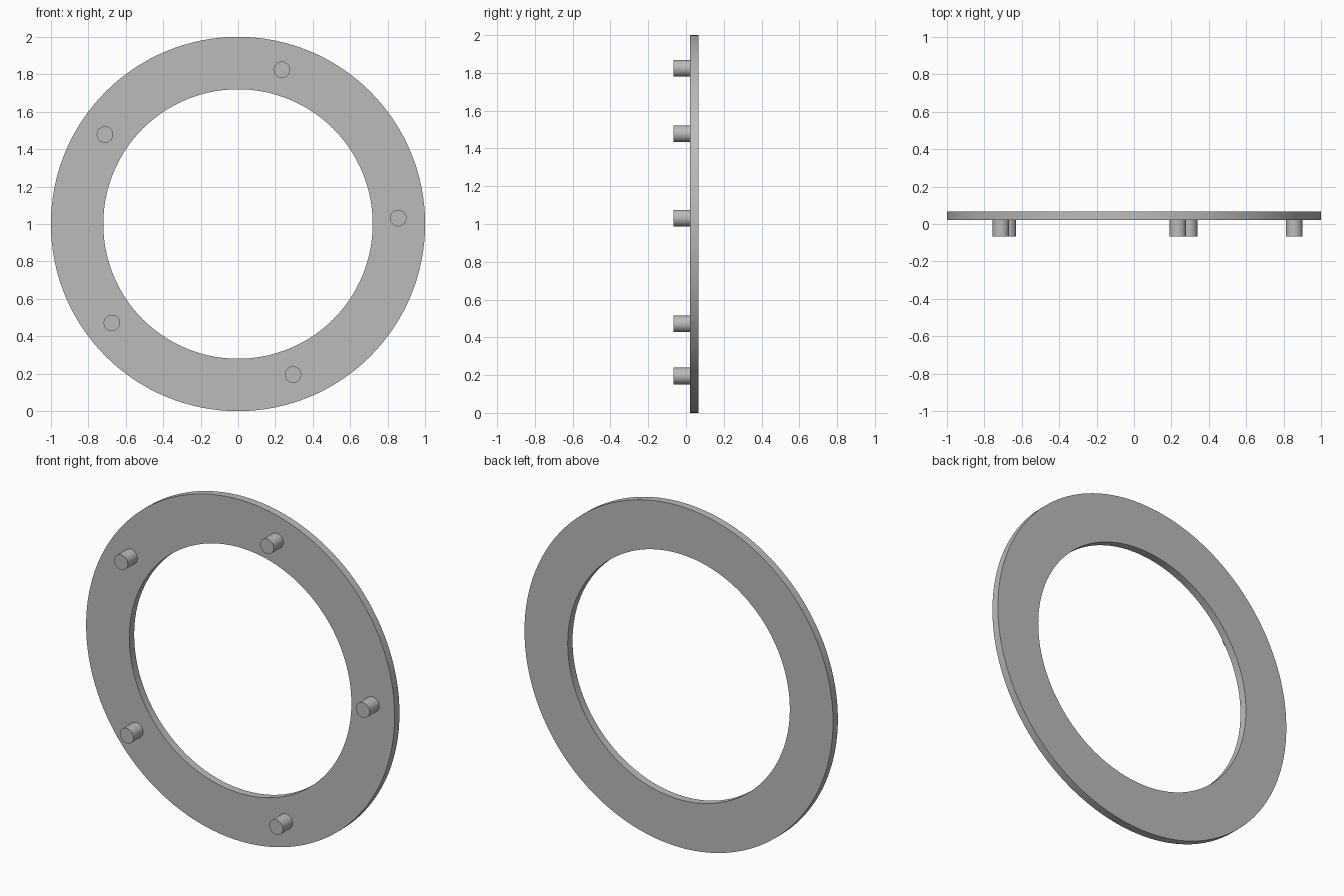
import bpy, bmesh, math
from mathutils import Vector, Matrix

cube = bpy.data.objects.get("Cube")
if cube:
    bpy.data.objects.remove(cube, do_unlink=True)

OUTER, INNER = 1.0, 0.72
BACK, FACE, TIP = 0.067, 0.022, -0.067
PEG_RADIUS, PEG_CIRCLE, PEG_COUNT = 0.044, 0.857, 5
FIRST_ANGLE = math.radians(2.1)
CENTRE = Vector((0, 0, 1))

grey = bpy.data.materials.new("plain grey")
grey.use_nodes = True
colour = (0.5, 0.5, 0.5, 1)
grey.diffuse_color = colour
grey.node_tree.nodes["Principled BSDF"].inputs["Base Color"].default_value = colour


def finish(obj):
    """Apply the material and smooth the round walls, keeping rims sharp."""
    obj.data.materials.clear()
    obj.data.materials.append(grey)
    bpy.ops.object.select_all(action="DESELECT")
    obj.select_set(True)
    bpy.context.view_layer.objects.active = obj
    bpy.ops.object.shade_smooth_by_angle(angle=math.radians(30))


# Flat ring: a rectangular section spun about the y axis
bm = bmesh.new()
section = [bm.verts.new(CENTRE + Vector((r, y, 0)))
           for r, y in ((INNER, FACE), (OUTER, FACE), (OUTER, BACK), (INNER, BACK))]
edges = [bm.edges.new((section[i], section[(i + 1) % 4])) for i in range(4)]
bmesh.ops.spin(bm, geom=section + edges, cent=CENTRE, axis=(0, 1, 0),
               angle=math.tau, steps=128, use_merge=True)
bmesh.ops.remove_doubles(bm, verts=bm.verts, dist=0.0001)
bmesh.ops.recalc_face_normals(bm, faces=bm.faces)
mesh = bpy.data.meshes.new("flat_ring")
bm.to_mesh(mesh)
bm.free()
ring = bpy.data.objects.new("flat_ring", mesh)
bpy.context.collection.objects.link(ring)
finish(ring)

# Locating pegs: evenly spaced around the front face
for i in range(PEG_COUNT):
    a = FIRST_ANGLE + i * math.tau / PEG_COUNT
    offset = Vector((math.cos(a), 0, math.sin(a))) * PEG_CIRCLE
    bpy.ops.mesh.primitive_cylinder_add(
        vertices=48, radius=PEG_RADIUS, depth=FACE - TIP,
        location=CENTRE + offset + Vector((0, (FACE + TIP) / 2, 0)),
        rotation=(math.pi / 2, 0, 0))
    peg = bpy.context.object
    peg.name = f"peg_{i + 1}"
    finish(peg)
